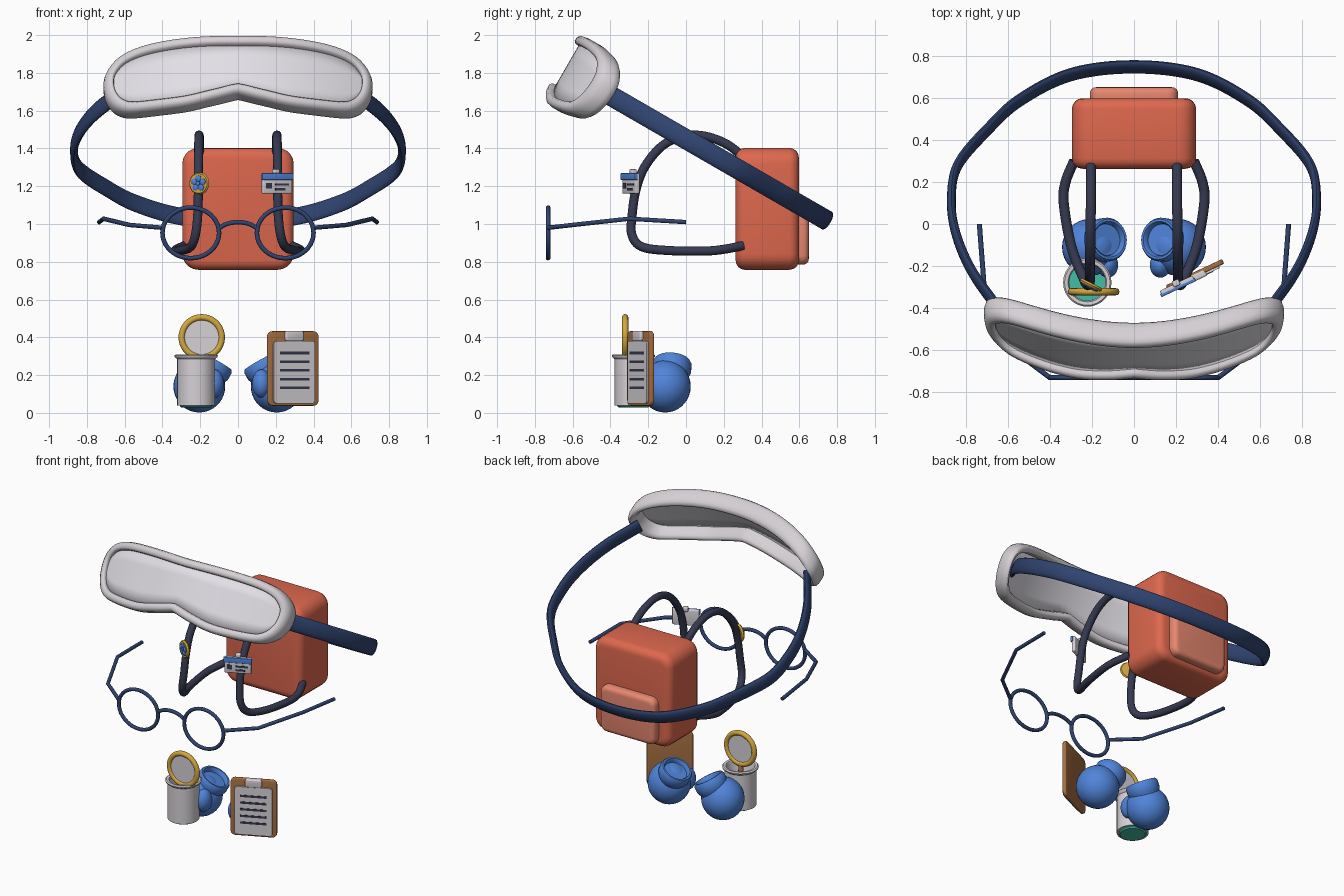
import bpy, bmesh, math
from mathutils import Vector, Matrix

if "Cube" in bpy.data.objects:
    bpy.data.objects.remove(bpy.data.objects["Cube"])

def color(name, r, g, b):
    m = bpy.data.materials.new(name)
    lin = lambda c: ((c / 255 + 0.055) / 1.055) ** 2.4
    m.diffuse_color = (lin(r), lin(g), lin(b), 1)
    m.use_nodes = True
    m.node_tree.nodes["Principled BSDF"].inputs["Base Color"].default_value = m.diffuse_color
    return m

ORANGE = color("pack orange", 222, 104, 78)
PEACH = color("pocket peach", 232, 136, 112)
NAVY = color("navy", 48, 68, 112)
SLATE = color("dark slate", 54, 58, 80)
BLUE = color("mitten blue", 80, 132, 218)
PALE = color("pale grey", 214, 209, 214)
CLEAR = color("lens pale", 226, 223, 230)
GOLD = color("gold", 212, 168, 62)
BROWN = color("wood brown", 168, 112, 66)
TEAL = color("teal", 66, 190, 165)

def finish(name, bm, mat, angle=40):
    bmesh.ops.recalc_face_normals(bm, faces=bm.faces)
    me = bpy.data.meshes.new(name)
    bm.to_mesh(me)
    bm.free()
    me.materials.append(mat)
    me.shade_smooth()
    me.set_sharp_from_angle(angle=math.radians(angle))
    ob = bpy.data.objects.new(name, me)
    bpy.context.collection.objects.link(ob)
    return ob

def spline(pts, n=8):
    """Smooth curve through the points."""
    p = [Vector(q) for q in pts]
    p = [2 * p[0] - p[1]] + p + [2 * p[-1] - p[-2]]
    out = []
    for i in range(1, len(p) - 2):
        a, b, c, d = p[i - 1:i + 3]
        for k in range(n):
            t = k / n
            out.append(0.5 * (2 * b + (c - a) * t + (2 * a - 5 * b + 4 * c - d) * t * t
                              + (3 * b - a - 3 * c + d) * t ** 3))
    return out + [p[-2]]

def skin(bm, rings, closed):
    """Bridge rings of points with quads."""
    vs = [[bm.verts.new(p) for p in r] for r in rings]
    n, m = len(vs), len(vs[0])
    for i in range(n if closed else n - 1):
        for j in range(m):
            a, b = vs[i], vs[(i + 1) % n]
            bm.faces.new((a[j], a[(j + 1) % m], b[(j + 1) % m], b[j]))
    return vs

def sweep(name, path, a, b, up, mat, closed=False, seg=12):
    """Oval section (half width a, half height b along up) along a path."""
    path, up, rings, n = [Vector(p) for p in path], Vector(up), [], len(path)
    for i, p in enumerate(path):
        nxt = path[(i + 1) % n] if closed else path[min(i + 1, n - 1)]
        prv = path[i - 1] if closed else path[max(i - 1, 0)]
        t = (nxt - prv).normalized()
        s = t.cross(up).normalized()
        u = s.cross(t)
        rings.append([p + s * a * math.cos(k * math.tau / seg) + u * b * math.sin(k * math.tau / seg)
                      for k in range(seg)])
    bm = bmesh.new()
    vs = skin(bm, rings, closed)
    if not closed:
        bm.faces.new(vs[0])
        bm.faces.new(vs[-1])
    return finish(name, bm, mat)

def lathe(name, profile, mat, loc, axis=(0, 0, 1), seg=32):
    """Revolve (radius, height) points around an axis."""
    q = Vector((0, 0, 1)).rotation_difference(Vector(axis).normalized())
    bm = bmesh.new()
    skin(bm, [[Vector(loc) + q @ Vector((max(r, 1e-4) * math.cos(k * math.tau / seg),
                                         max(r, 1e-4) * math.sin(k * math.tau / seg), h))
               for k in range(seg)] for r, h in profile], False)
    bmesh.ops.remove_doubles(bm, verts=bm.verts, dist=0.0005)
    return finish(name, bm, mat)

def box(name, loc, size, mat, bevel=0.0, turn=0.0, off=(0, 0, 0), seg=3, corner=0.0):
    """Box at loc, shifted by off inside a frame turned about z; corner rounds the edges along y."""
    bm = bmesh.new()
    bmesh.ops.create_cube(bm, size=1, matrix=Matrix.Diagonal((*size, 1)))
    if corner:
        along = [e for e in bm.edges if abs(e.verts[0].co.y - e.verts[1].co.y) > 1e-4]
        bmesh.ops.bevel(bm, geom=along, offset=corner, segments=5, profile=0.5, affect='EDGES')
    if bevel:
        rim = [e for e in bm.edges if not corner or abs(e.verts[0].co.y - e.verts[1].co.y) < 1e-5]
        bmesh.ops.bevel(bm, geom=rim, offset=bevel, segments=seg, profile=0.5, affect='EDGES')
    bm.transform(Matrix.Translation(loc) @ Matrix.Rotation(math.radians(turn), 4, 'Z') @ Matrix.Translation(off))
    return finish(name, bm, mat, 35)

def ball(name, loc, radii, mat):
    bm = bmesh.new()
    bmesh.ops.create_uvsphere(bm, u_segments=32, v_segments=18, radius=1,
                              matrix=Matrix.Translation(loc) @ Matrix.Diagonal((*radii, 1)))
    return finish(name, bm, mat, 60)

# Goggles: a curved frame in a plane leaning back 30 degrees
V, W = Vector((0, 0.5, 0.866)), Vector((0, -0.866, 0.5))
def tilt(x, v, w):
    return Vector((x, -0.67, 1.83)) + V * v + W * (w - 0.41 * x * x)

half = spline([(0, .203), (.3, .209), (.5, .202), (.62, .172), (.688, .112), (.712, .04), (.697, -.06),
               (.64, -.145), (.54, -.188), (.3, -.203), (.13, -.177), (0, -.145)], 6)
outline = half + [Vector((-p.x, p.y)) for p in half[-2:0:-1]]

def inset(d):
    out, n = [], len(outline)
    for i, p in enumerate(outline):
        t = (outline[(i + 1) % n] - outline[i - 1]).normalized()
        out.append(p + Vector((t.y, -t.x)) * d)
    return out

section = [(.056, -.04), (.053, -.012), (.042, .0), (.02, .0), (.005, -.012), (0, -.035), (0, -.08),
           (.008, -.11), (.025, -.128), (.042, -.125), (.052, -.11), (.056, -.07)]
bm = bmesh.new()
skin(bm, [[tilt(p.x, p.y, w) for p in inset(d)] for d, w in section], True)
finish("goggle_frame", bm, PALE, 60)

# Goggle lens, spanned by columns between the upper and lower inner edge
inner = inset(.045)[:len(half)]
tip = max(range(len(inner)), key=lambda i: inner[i].x)
def edge(pts, x):
    pts = sorted(pts, key=lambda p: p.x)
    for p, q in zip(pts, pts[1:]):
        if p.x <= x <= q.x:
            return p.y + (q.y - p.y) * (x - p.x) / max(q.x - p.x, 1e-6)
    return pts[-1].y if x > pts[-1].x else pts[0].y

bm, cols = bmesh.new(), []
for i in range(-24, 25):
    x = inner[tip].x * math.sin(i / 24 * math.pi / 2)
    hi, lo = edge(inner[:tip + 1], abs(x)), edge(inner[tip:], abs(x))
    cols.append([bm.verts.new(tilt(x, lo + (hi - lo) * (k / 4 * .99 + .005), -.03)) for k in range(5)])
for a, b in zip(cols, cols[1:]):
    for k in range(4):
        bm.faces.new((a[k], b[k], b[k + 1], a[k + 1]))
lens = finish("goggle_lens", bm, CLEAR, 60)
lens.modifiers.new("thickness", 'SOLIDIFY').thickness = 0.008

# Head band of the goggles, in the same tilted plane
band = [(.64, -.41), (.77, -.225), (.845, -.05), (.868, .11), (.837, .28), (.69, .455), (.54, .59), (.3, .71)]
band = band + [(0, .747)] + [(-x, y) for x, y in reversed(band)]
sweep("goggle_band", spline([(x, y, 1.018 + (.747 - y) * .577) for x, y in band]), .021, .053, V, NAVY, seg=16)

# Backpack
box("pack_body", (0, .43, 1.08), (.59, .335, .645), ORANGE, .05, seg=4, corner=.085)
box("pack_pocket", (0, .605, .945), (.42, .09, .32), PEACH, .03, seg=4, corner=.05)

for s, side in ((-1, "left"), (1, "right")):
    # Shoulder strap loop
    loop = [(.205, .32, 1.34), (.205, .22, 1.42), (.205, .1, 1.465), (.207, -.02, 1.465), (.208, -.13, 1.41),
            (.21, -.22, 1.3), (.21, -.265, 1.18), (.213, -.285, 1.05), (.225, -.287, .945), (.25, -.235, .88),
            (.3, -.1, .86), (.334, .1, .857), (.325, .2, .866), (.285, .3, .885)]
    sweep(side + "_shoulder_strap", spline([(s * x, y, z) for x, y, z in loop], 6), .024, .024, (1, 0, 0), SLATE)
    # Glasses rim and temple
    sweep(side + "_glasses_rim", [(s * .25 + .15 * math.cos(k * math.tau / 40), -.73, .953 + .134 * math.sin(k * math.tau / 40))
                                  for k in range(40)], .012, .012, (0, 1, 0), NAVY, True, 10)
    sweep(side + "_glasses_temple", [(s * .4, -.73, .98), (s * .575, -.6, .995), (s * .712, -.3, 1.028),
                                     (s * .735, 0, 1.01)], .012, .012, (0, 0, 1), NAVY, seg=10)
    # Mitten with thumb and open cuff
    ball(side + "_mitten", (s * .205, -.11, .14), (.137, .135, .138), BLUE)
    ball(side + "_mitten_thumb", (s * .125, -.195, .155), (.05, .06, .075), BLUE)
    lathe(side + "_mitten_cuff", [(.085, -.03), (.096, -.005), (.104, .015), (.104, .055), (.096, .07), (.085, .07),
                                  (.078, .06), (.075, .04), (0, .04)], BLUE, (s * .152, -.078, .212), (-s * .48, .08, .86))

# Glasses bridge
sweep("glasses_bridge", spline([(-.105, -.73, .975), (-.06, -.73, 1.0), (0, -.73, 1.01), (.06, -.73, 1.0),
                                (.105, -.73, .975)], 5), .012, .012, (0, 1, 0), NAVY, seg=10)

# Open can with rolled lip and teal base
CAN = (-.222, -.278, 0)
lathe("can_wall", [(.086, .04), (.1, .04), (.1, .285), (.113, .295), (.115, .303), (.108, .31), (.092, .308),
                   (.086, .295), (.086, .04)], PALE, CAN)
lathe("can_base", [(0, .028), (.078, .028), (.086, .036), (.087, .06), (0, .06)], TEAL, CAN)

# Magnifying glass standing in the can
GLASS = Vector((-.192, -.322, .4))
sweep("magnifier_rim", [GLASS + Vector((.106 * math.cos(k * math.tau / 40), 0, .106 * math.sin(k * math.tau / 40)))
                        for k in range(40)], .017, .017, (0, 1, 0), GOLD, True)
lathe("magnifier_lens", [(0, -.006), (.1, -.006), (.1, .006), (0, .006)], PALE, GLASS, (0, 1, 0))
sweep("magnifier_handle", [(-.195, -.322, .3), (-.21, -.29, .07)], .016, .016, (1, 0, 0), BROWN)

# Clipboard with paper, clip and written lines
BOARD, TURN = (.29, -.24, .235), 25
box("clipboard", BOARD, (.295, .024, .395), BROWN, .006, TURN, corner=.03)
box("clipboard_paper", BOARD, (.24, .012, .33), PALE, 0, TURN, (0, -.016, -.02), corner=.018)
box("clipboard_clip", BOARD, (.105, .034, .055), PALE, .008, TURN, (0, -.012, .172), corner=.014)
for k in range(5):
    box("paper_line_%d" % k, BOARD, (.17, .004, .014), SLATE, 0, TURN, (0, -.023, .082 - k * .046))

# Name tag clipped to the right strap
TAG = (.205, -.292, 1.215)
box("tag_card", TAG, (.172, .024, .108), PALE, .006, TURN)
box("tag_header", TAG, (.182, .018, .036), BLUE, .004, TURN, (0, -.01, .036))
box("tag_clip", TAG, (.035, .03, .03), PALE, .006, TURN, (0, .012, .06))
box("tag_photo", TAG, (.034, .005, .03), SLATE, 0, TURN, (-.052, -.013, -.012))
for k in range(2):
    box("tag_line_%d" % k, TAG, (.08 - .02 * k, .005, .012), SLATE, 0, TURN, (.025 - .01 * k, -.013, -.006 - .025 * k))

# Flower badge on the left strap
BADGE, N = Vector((-.205, -.29, 1.215)), Vector((-.45, -.89, 0)).normalized()
lathe("badge_disc", [(0, -.01), (.052, -.01), (.059, 0), (.052, .01), (0, .01)], GOLD, BADGE, N)
across = Vector((-N.y, N.x, 0))
for k in range(5):
    a = math.pi / 2 + k * math.tau / 5
    c = BADGE + N * .011 + across * .027 * math.cos(a) + Vector((0, 0, .027 * math.sin(a)))
    lathe("badge_petal_%d" % k, [(0, -.006), (.017, -.006), (.017, .003), (.01, .007), (0, .008)], BLUE, c, N, 12)
lathe("badge_centre", [(0, 0), (.011, 0), (.011, .02), (0, .024)], BLUE, BADGE, N, 12)
